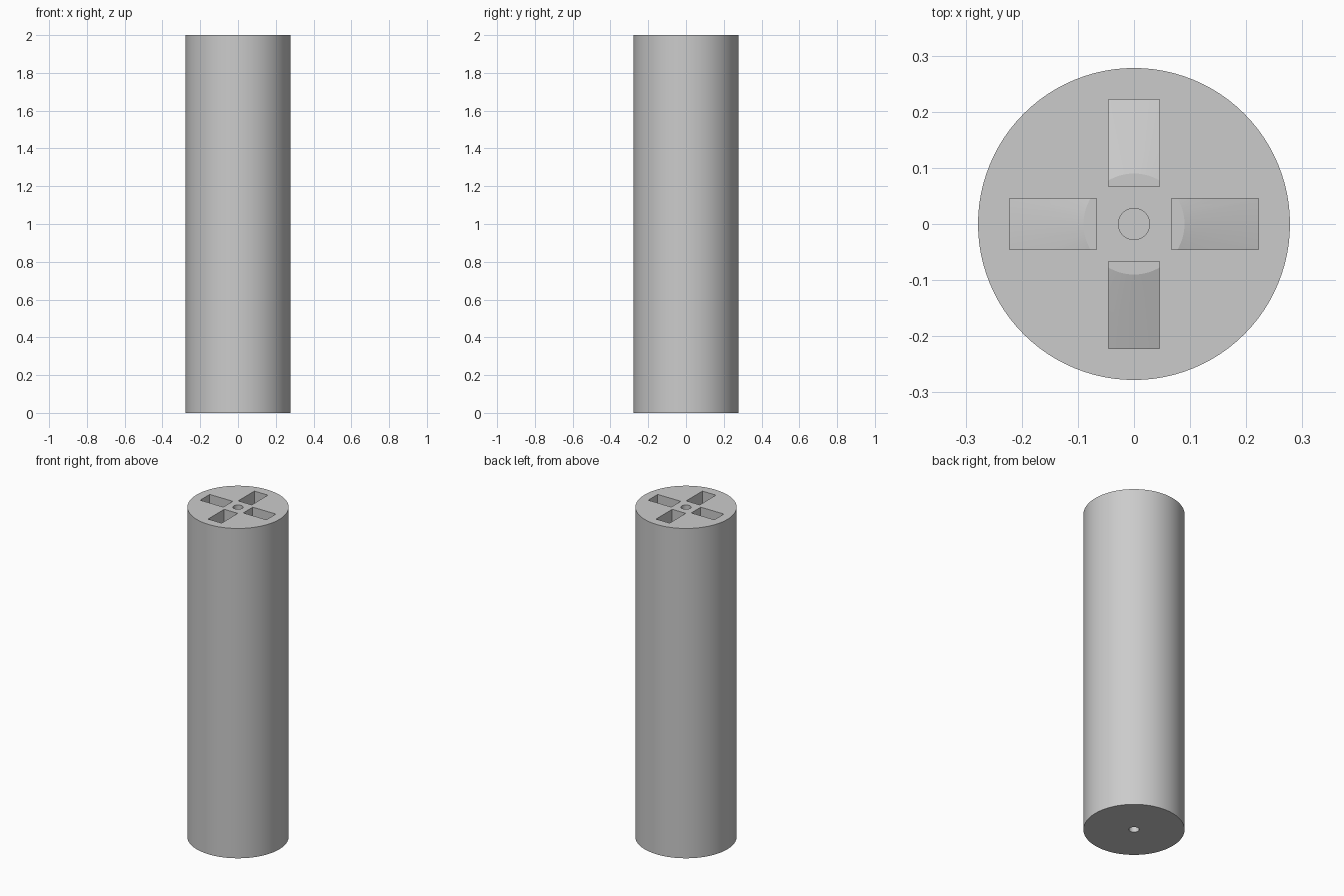
import bpy, bmesh, math
from mathutils import Matrix, Vector

HEIGHT, RADIUS = 2.0, 0.278
SHAFT_RADIUS, SHAFT_DEPTH = 0.028, 0.12
CORE_RADIUS, CORE_TOP, FLOOR_EDGE = 0.09, 1.8, 1.74
POCKET_IN, POCKET_OUT, POCKET_WIDTH = 0.067, 0.222, 0.091

default = bpy.data.objects.get("Cube")
if default:
    bpy.data.objects.remove(default, do_unlink=True)

grey = bpy.data.materials.new("light_grey")
grey.use_nodes = True
colour = (0.6, 0.6, 0.6, 1.0)
grey.diffuse_color = colour
grey.node_tree.nodes["Principled BSDF"].inputs["Base Color"].default_value = colour


def make_object(name, bm):
    mesh = bpy.data.meshes.new(name)
    bm.to_mesh(mesh)
    bm.free()
    mesh.materials.append(grey)
    obj = bpy.data.objects.new(name, mesh)
    bpy.context.collection.objects.link(obj)
    return obj


def add_frustum(bm, r_low, r_high, z_low, z_high, sides):
    bmesh.ops.create_cone(bm, cap_ends=True, segments=sides, radius1=r_low,
                          radius2=r_high, depth=z_high - z_low,
                          matrix=Matrix.Translation((0, 0, (z_low + z_high) / 2)))


def cut(target, cutter):
    mod = target.modifiers.new("cut", 'BOOLEAN')
    mod.operation, mod.solver, mod.object = 'DIFFERENCE', 'EXACT', cutter
    graph = bpy.context.evaluated_depsgraph_get()
    result = bpy.data.meshes.new_from_object(target.evaluated_get(graph))
    target.modifiers.clear()
    target.data = result
    bpy.data.objects.remove(cutter, do_unlink=True)


# Solid cylindrical body
bm = bmesh.new()
add_frustum(bm, RADIUS, RADIUS, 0, HEIGHT, 96)
body = make_object("cylinder_body", bm)

# Four radial pockets
bm = bmesh.new()
z_low, z_high = 1.6, HEIGHT + 0.1
size = Vector((POCKET_OUT - POCKET_IN, POCKET_WIDTH, z_high - z_low))
centre = Vector(((POCKET_IN + POCKET_OUT) / 2, 0, (z_low + z_high) / 2))
for i in range(4):
    place = Matrix.Rotation(i * math.pi / 2, 4, 'Z') @ Matrix.Translation(centre)
    bmesh.ops.create_cube(bm, size=1, matrix=place @ Matrix.Diagonal(size.to_4d()))
pockets = make_object("pocket_cutter", bm)

# Conical pocket floor, falling away from a flat core
bm = bmesh.new()
add_frustum(bm, RADIUS, CORE_RADIUS, FLOOR_EDGE, CORE_TOP, 64)
cut(pockets, make_object("floor_cone", bm))
bm = bmesh.new()
add_frustum(bm, RADIUS, RADIUS, 1.5, FLOOR_EDGE + 0.001, 64)
cut(pockets, make_object("floor_base", bm))
cut(body, pockets)

# Blind shaft holes in both ends
bm = bmesh.new()
add_frustum(bm, SHAFT_RADIUS, SHAFT_RADIUS, HEIGHT - SHAFT_DEPTH, HEIGHT + 0.1, 32)
add_frustum(bm, SHAFT_RADIUS, SHAFT_RADIUS, -0.1, SHAFT_DEPTH, 32)
cut(body, make_object("shaft_cutter", bm))

# Smooth round walls with crisp rims
bpy.ops.object.select_all(action='DESELECT')
body.select_set(True)
bpy.context.view_layer.objects.active = body
bpy.ops.object.shade_smooth_by_angle(angle=math.radians(15))
